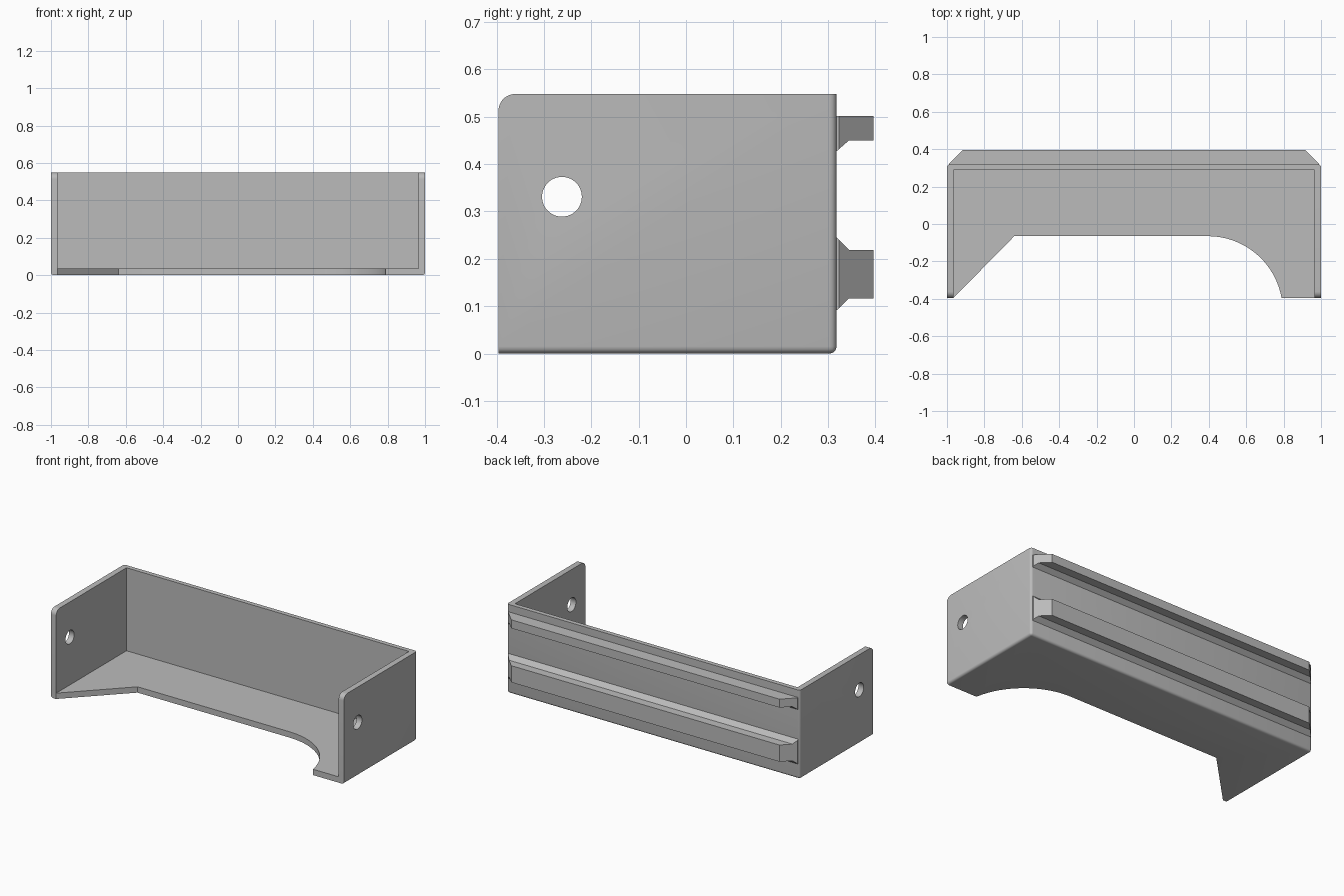
import bpy, bmesh, math
from mathutils import Matrix, Vector

cube = bpy.data.objects.get("Cube")
if cube:
    bpy.data.objects.remove(cube, do_unlink=True)

BACK, FRONT, HEIGHT, WALL = 0.318, -0.396, 0.548, 0.036

grey = bpy.data.materials.new("plain grey")
grey.use_nodes = True
grey.diffuse_color = (0.5, 0.5, 0.5, 1)
grey.node_tree.nodes["Principled BSDF"].inputs["Base Color"].default_value = (0.5, 0.5, 0.5, 1)


def make_object(name, bm):
    bmesh.ops.recalc_face_normals(bm, faces=bm.faces)
    mesh = bpy.data.meshes.new(name)
    bm.to_mesh(mesh)
    bm.free()
    mesh.materials.append(grey)
    obj = bpy.data.objects.new(name, mesh)
    bpy.context.collection.objects.link(obj)
    return obj


def box(lo, hi):
    bm = bmesh.new()
    lo, hi = Vector(lo), Vector(hi)
    size = Matrix.Diagonal((hi - lo).to_4d())
    size[3][3] = 1
    bmesh.ops.create_cube(bm, size=1, matrix=Matrix.Translation((lo + hi) / 2) @ size)
    return bm


def extrude(points, offset):
    bm = bmesh.new()
    face = bm.faces.new([bm.verts.new(p) for p in points])
    out = bmesh.ops.extrude_face_region(bm, geom=[face])
    bmesh.ops.translate(bm, vec=offset, verts=[v for v in out["geom"] if isinstance(v, bmesh.types.BMVert)])
    return bm


def round_edges(bm, test, radius, segments):
    edges = [e for e in bm.edges if test((e.verts[0].co + e.verts[1].co) / 2)]
    bmesh.ops.bevel(bm, geom=edges, offset=radius, segments=segments, profile=0.5, affect="EDGES")


def cut(target, cutter):
    cutter.hide_render = True
    cutter.hide_viewport = True
    mod = target.modifiers.new(cutter.name, "BOOLEAN")
    mod.operation, mod.solver, mod.object = "DIFFERENCE", "EXACT", cutter


# Outer body: rounded front top corners, then soft bottom and back edges
shell = box((-1, FRONT, 0), (1, BACK, HEIGHT))
round_edges(shell, lambda m: m.y < FRONT + 0.01 and m.z > HEIGHT - 0.01, 0.035, 8)


def soft(m):
    side, back, low = abs(m.x) > 0.99, m.y > BACK - 0.01, m.z < 0.01
    return (side and back) or (side and low) or (back and low)


round_edges(shell, soft, 0.015, 4)
body = make_object("bracket_body", shell)

# Hollow interior, open at the front and top
cut(body, make_object("interior_cutter", box((WALL - 1, -1, WALL), (1 - WALL, 0.29, 1))))

# Floor opening: slanted on one side, circular sweep on the other
outline = [(WALL - 1 - 0.1, FRONT - 0.1), (-0.64, -0.065)]
for i in range(25):
    a = math.pi / 2 * (1 - i / 24)
    outline.append((0.395 + 0.4 * math.cos(a), -0.465 + 0.4 * math.sin(a)))
outline.append((0.795, FRONT - 0.1))
cut(body, make_object("floor_cutter", extrude([(x, y, -0.1) for x, y in outline], (0, 0, 0.1 + WALL + 0.01))))

# Screw hole through both side walls
hole = bmesh.new()
bmesh.ops.create_cone(hole, cap_ends=True, segments=48, radius1=0.042, radius2=0.042, depth=3,
                      matrix=Matrix.Translation((0, -0.262, 0.331)) @ Matrix.Rotation(math.pi / 2, 4, "Y"))
cut(body, make_object("hole_cutter", hole))

# Back rails with flared roots and mitred ends
TIP = 0.396
rails = {
    "upper_rail": [(0.427, 0.31), (0.427, BACK), (0.45, 0.344), (0.45, TIP), (0.502, TIP), (0.502, 0.31)],
    "lower_rail": [(0.091, 0.31), (0.091, BACK), (0.116, 0.344), (0.116, TIP),
                   (0.219, TIP), (0.219, 0.344), (0.245, BACK), (0.245, 0.31)],
}
parts = [body]
for name, profile in rails.items():
    bm = extrude([(-0.988, y, z) for z, y in profile], (1.976, 0, 0))
    for s in (-1, 1):
        cutoff = bmesh.ops.bisect_plane(bm, geom=bm.verts[:] + bm.edges[:] + bm.faces[:],
                                        plane_co=(s * 0.988, 0.323, 0), plane_no=(s, 1, 0), clear_outer=True)
        bmesh.ops.holes_fill(bm, edges=[e for e in cutoff["geom_cut"] if isinstance(e, bmesh.types.BMEdge)])
    parts.append(make_object(name, bm))

# Smooth shading on the rounded edges only
bpy.ops.object.select_all(action="DESELECT")
bpy.context.view_layer.objects.active = body
body.select_set(True)
for mod in list(body.modifiers):
    bpy.ops.object.modifier_apply(modifier=mod.name)
for part in parts:
    part.select_set(True)
bpy.ops.object.shade_smooth_by_angle(angle=math.radians(30))
